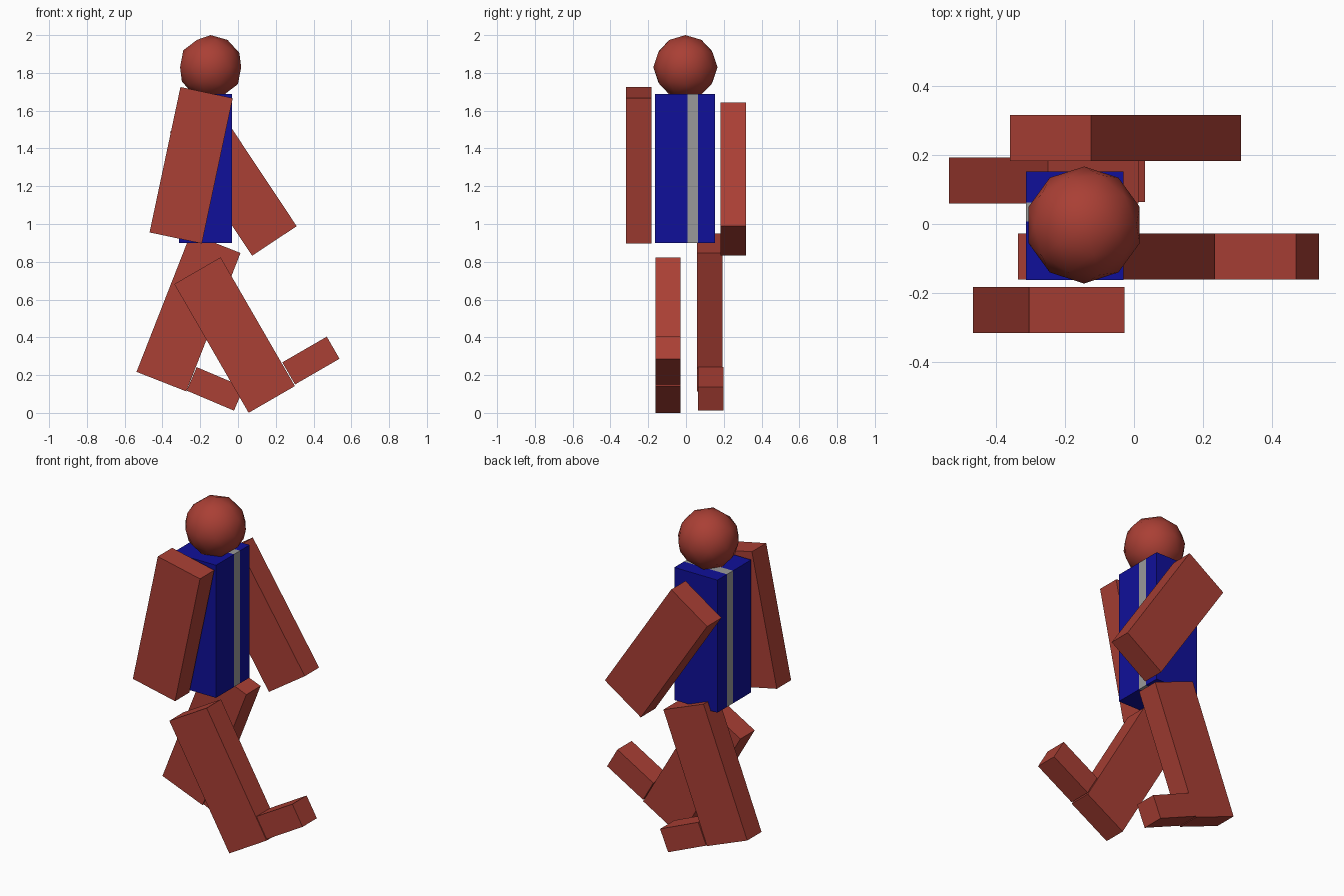
import bpy, bmesh
from math import radians
from mathutils import Matrix

if "Cube" in bpy.data.objects:
    bpy.data.objects.remove(bpy.data.objects["Cube"])


def material(name, rgb):
    m = bpy.data.materials.new(name)
    m.diffuse_color = (*rgb, 1)
    m.use_nodes = True
    m.node_tree.nodes["Principled BSDF"].inputs["Base Color"].default_value = m.diffuse_color
    return m


RED = material("red", (0.40, 0.05, 0.035))
BLUE = material("blue", (0.005, 0.005, 0.32))
GREY = material("grey", (0.32, 0.32, 0.32))


def add(name, bm, *mats):
    mesh = bpy.data.meshes.new(name)
    bm.to_mesh(mesh)
    bm.free()
    for m in mats:
        mesh.materials.append(m)
    ob = bpy.data.objects.new(name, mesh)
    bpy.context.collection.objects.link(ob)
    return ob


def box(size):
    bm = bmesh.new()
    bmesh.ops.create_cube(bm, size=1, matrix=Matrix.Diagonal((*size, 1)))
    return bm


# Torso: one box, cut into bands so the middle stripe can be grey
TORSO = (-0.172, -0.005, 1.294)
bm = box((0.283, 0.316, 0.787))
bmesh.ops.translate(bm, verts=bm.verts, vec=TORSO)
STRIPE = (0.007, 0.063)
for y in STRIPE:
    bmesh.ops.bisect_plane(bm, geom=bm.verts[:] + bm.edges[:] + bm.faces[:],
                           plane_co=(0, y, 0), plane_no=(0, 1, 0))
for f in bm.faces:
    f.material_index = int(STRIPE[0] < f.calc_center_median().y < STRIPE[1])
add("torso", bm, BLUE, GREY)

# Head: low-poly ball sunk slightly into the torso
bm = bmesh.new()
bmesh.ops.create_icosphere(bm, subdivisions=2, radius=0.17,
                           matrix=Matrix.Translation((-0.145, -0.003, 1.83)))
for f in bm.faces:
    f.smooth = True
add("head", bm, RED)

# Limbs: swinging blocks, tilted about the y axis
LIMB = (0.283, 0.134, 0.787)
FOOT = (0.272, 0.134, 0.135)
for name, size, centre, tilt in (
    ("right_arm", LIMB, (-0.248, -0.250, 1.311), 12),
    ("left_arm", LIMB, (-0.025, 0.250, 1.238), -33.6),
    ("right_leg", LIMB, (-0.018, -0.095, 0.412), -30),
    ("right_foot", FOOT, (0.386, -0.095, 0.277), -30),
    ("left_leg", LIMB, (-0.262, 0.126, 0.532), 21.4),
    ("left_foot", FOOT, (-0.120, 0.131, 0.127), 23),
):
    ob = add(name, box(size), RED)
    ob.location = centre
    ob.rotation_euler.y = radians(tilt)
